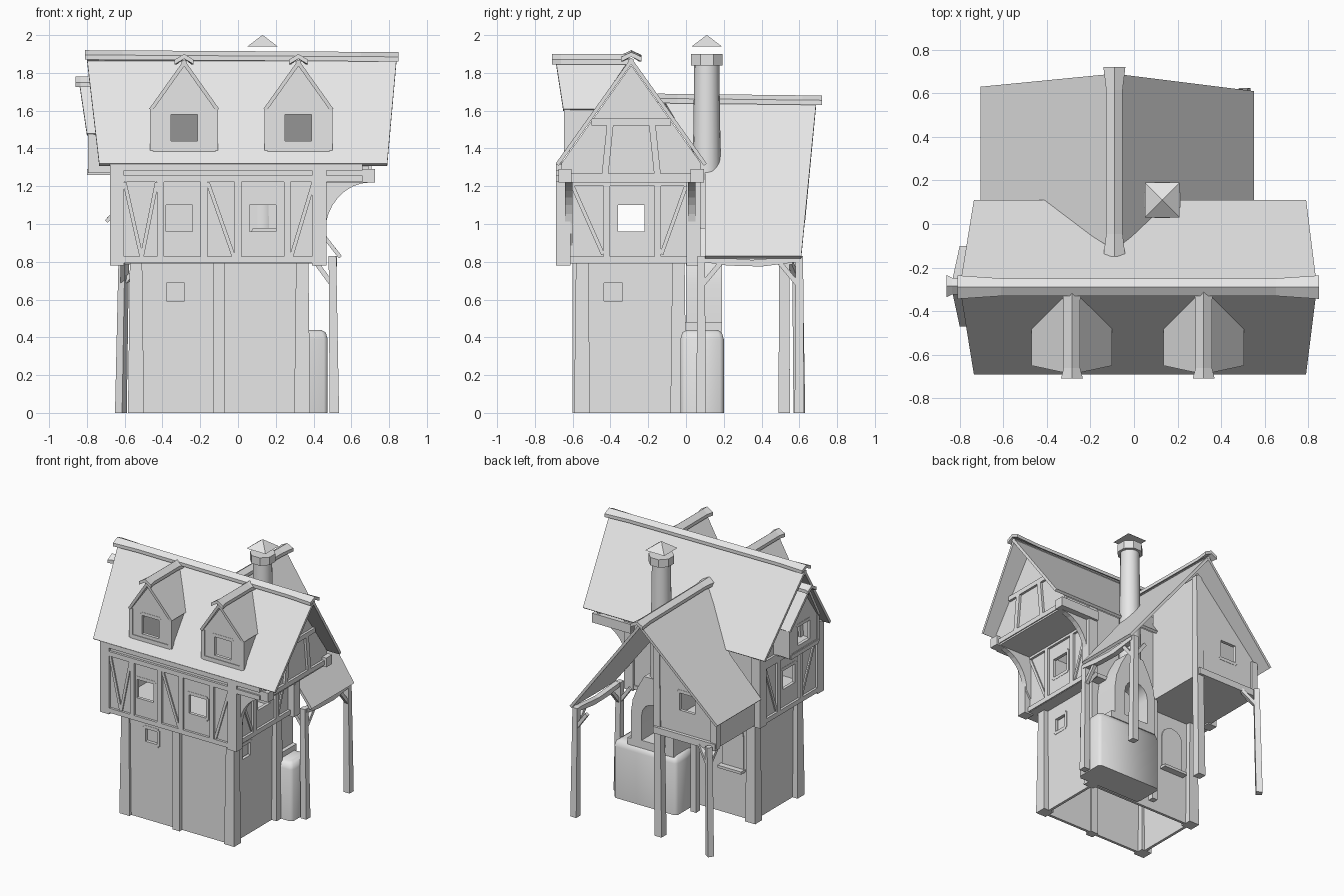
import bpy, bmesh, math
from mathutils import Matrix, Vector

cube = bpy.data.objects.get("Cube")
if cube:
    bpy.data.objects.remove(cube)

stone = bpy.data.materials.new("plain grey")
stone.use_nodes = True
stone.diffuse_color = (.8, .8, .8, 1)
stone.node_tree.nodes["Principled BSDF"].inputs["Base Color"].default_value = stone.diffuse_color
place = Matrix.Identity(4)  # where the current group of parts is put


def make(name, bm):
    bmesh.ops.recalc_face_normals(bm, faces=bm.faces)
    mesh = bpy.data.meshes.new(name)
    bm.to_mesh(mesh)
    bm.free()
    mesh.transform(place)
    mesh.materials.append(stone)
    obj = bpy.data.objects.new(name, mesh)
    bpy.context.collection.objects.link(obj)
    return obj


def loft(name, rings):
    """Closed solid through rings of equal length."""
    bm = bmesh.new()
    loops = [[bm.verts.new(p) for p in ring] for ring in rings]
    for low, high in zip(loops, loops[1:]):
        for i in range(len(low)):
            j = (i + 1) % len(low)
            bm.faces.new((low[i], low[j], high[j], high[i]))
    bm.faces.new(loops[0])
    bm.faces.new(loops[-1])
    return make(name, bm)


def point(axis, u, v, w):
    return {"x": (w, u, v), "y": (u, w, v), "z": (u, v, w)}[axis]


def prism(name, axis, outline, start, end):
    return loft(name, [[point(axis, u, v, w) for u, v in outline] for w in (start, end)])


def rect(u0, u1, v0, v1):
    return [(u0, v0), (u1, v0), (u1, v1), (u0, v1)]


def beam(name, p, q, width=.04, end_width=None):
    p, q = Vector(p), Vector(q)
    turn = (q - p).to_track_quat("Z", "Y")
    rings = []
    for centre, size in ((p, width), (q, end_width or width)):
        h = size / 2
        rings.append([centre + turn @ Vector((x, y, 0)) for x, y in rect(-h, h, -h, h)])
    return loft(name, rings)


def sheet(name, corners, thick=.02):
    corners = [Vector(c) for c in corners]
    normal = (corners[1] - corners[0]).cross(corners[2] - corners[0]).normalized()
    if normal.z < 0:
        normal = -normal
    return loft(name, [corners, [c - normal * thick for c in corners]])


def ridge(name, p, q, half, drop):
    """Bent ridge capping, flared at both ends."""
    p, q = Vector(p), Vector(q)
    side = (q - p).cross(Vector((0, 0, 1))).normalized()
    rings = []
    for t, s in ((0, 1.2), (.12, .9), (.88, .9), (1, 1.2)):
        c = p.lerp(q, t)
        shape = [(-half, -drop), (0, 0), (half, -drop), (half, -drop - .025), (0, -.025), (-half, -drop - .025)]
        rings.append([c + side * u * s + Vector((0, 0, v)) for u, v in shape])
    loft(name, rings)


def cut(obj, cutter):
    mod = obj.modifiers.new("opening", "BOOLEAN")
    mod.operation = "DIFFERENCE"
    mod.object = cutter
    graph = bpy.context.evaluated_depsgraph_get()
    mesh = bpy.data.meshes.new_from_object(obj.evaluated_get(graph))
    obj.modifiers.clear()
    obj.data = mesh
    bpy.data.objects.remove(cutter)


def panel(name, axis, outline, start, end, windows=(), size=.07):
    """Thin wall with square windows, each framed around its opening."""
    wall = prism(name, axis, outline, start, end)
    for u, v in windows:
        cut(wall, prism("cutter", axis, rect(u - size, u + size, v - size, v + size), start - .1, end + .1))
        h = size + .012
        corners = [point(axis, a, b, (start + end) / 2) for a, b in rect(u - h, u + h, v - h, v + h)]
        for i in range(4):
            beam(name + "_window_frame", corners[i - 1], corners[i], .024)


def timbers(name, axis, depth, lines, width=.035):
    for u0, v0, u1, v1 in lines:
        beam(name, point(axis, u0, v0, depth), point(axis, u1, v1, depth), width)


def smooth(obj):
    bpy.ops.object.select_all(action="DESELECT")
    obj.select_set(True)
    bpy.context.view_layer.objects.active = obj
    bpy.ops.object.shade_smooth_by_angle(angle=math.radians(50))


def cone(name, centre, z0, z1, r0, r1, sides, turn=0):
    rings = []
    for z, r in ((z0, r0), (z1, r1)):
        angles = [turn + math.tau * i / sides for i in range(sides)]
        rings.append([(centre[0] + r * math.cos(a), centre[1] + r * math.sin(a), z) for a in angles])
    return loft(name, rings)


# Ground floor, open underneath
left, right, front, back = -.54, .34, -.57, -.04
panel("base_front_wall", "y", rect(left, right, 0, .8), front, front + .02, [(-.33, .64)], .048)
panel("base_right_wall", "x", rect(front, back, 0, .8), right - .02, right, [(-.385, .64)], .048)
prism("base_back_wall", "y", rect(left, right, 0, .8), back - .02, back)
prism("base_left_wall", "x", rect(front, back, 0, .8), left, left + .02)
prism("front_window_pane", "y", rect(-.4, -.26, .57, .71), front + .03, front + .04)
prism("right_window_pane", "x", rect(-.46, -.31, .57, .71), right - .04, right - .03)
for x in (left, right):
    for y in (front + .02, back):
        beam("base_corner_post", (x, y, 0), (x, y, .8), .085, .065)
beam("base_middle_post", (-.1, front, 0), (-.1, front, .8), .06)

# Arched hatch and counter at the back
arch = [(-.37 + .09 * math.cos(a), .61 + .09 * math.sin(a)) for a in (math.pi * i / 8 for i in range(9))]
prism("arched_hatch", "y", [(-.28, .37)] + arch + [(-.46, .37)], back, back + .008)
prism("hatch_counter", "y", rect(-.47, -.27, .35, .37), back, back + .05)

# Upper floor
prism("upper_floor", "z", rect(-.66, .43, -.67, .07), .79, .82)
panel("upper_front_wall", "y", rect(-.66, .43, .8, 1.33), -.67, -.65, [(-.31, 1.03), (.13, 1.03)])
prism("upper_back_wall", "y", rect(-.66, .43, .8, 1.33), .04, .06)
for name, x in (("upper_left_wall", -.66), ("upper_right_wall", .4)):
    panel(name, "x", rect(-.67, .06, .8, 1.33), x, x + .02, [(-.29, 1.03)])
for x in (-.64, .43):
    for y in (-.65, .04):
        beam("upper_corner_post", (x, y, .78), (x, y, 1.32), .075)
timbers("front_timber", "y", -.67, [
    (-.64, .81, .43, .81), (-.64, 1.24, .66, 1.24), (-.64, 1.3, .66, 1.3),
    (-.41, .8, -.41, 1.24), (-.18, .8, -.18, 1.24), (0, .8, 0, 1.24), (.26, .8, .26, 1.24)])
timbers("front_diagonal", "y", -.67, [
    (-.6, 1.22, -.51, .82), (-.51, .82, -.43, 1.22), (-.16, 1.22, -.02, .82), (.28, .82, .4, 1.22)], .02)
for x in (-.66, .42):
    timbers("side_timber", "x", x, [
        (-.65, .81, .04, .81), (-.65, 1.22, .04, 1.22), (-.42, .8, -.42, 1.22), (-.15, .8, -.15, 1.22)])
    timbers("side_diagonal", "x", x, [(-.6, 1.2, -.44, .84), (.0, 1.2, -.13, .84)], .02)

# Attic with its overhang on curved brackets
gable = [(-.66, 1.22), (-.66, 1.32), (-.29, 1.84), (.08, 1.32), (.08, 1.22)]
prism("left_gable", "x", gable, -.66, -.64)
prism("right_gable", "x", gable, .67, .69)
prism("attic_floor", "z", rect(.4, .7, -.66, .07), 1.22, 1.25)
for y in (-.66, .04):
    prism("overhang_side", "y", rect(.4, .68, 1.22, 1.33), y, y + .02)
    beam("overhang_end_beam", (.4, y + .02, 1.255), (.725, y + .02, 1.255), .07)
for x in (-.66, .69):
    timbers("gable_timber", "x", x, [
        (-.64, 1.25, .06, 1.25), (-.5, 1.54, -.08, 1.54), (-.43, 1.25, -.4, 1.54), (-.15, 1.25, -.18, 1.54)])
curve = [(.7 - .24 * math.cos(a), .95 + .27 * math.sin(a)) for a in (math.pi * i / 16 for i in range(9))]
for y in (-.64, .01):
    prism("curved_bracket", "y", [(.41, .87)] + curve + [(.41, 1.22)], y, y + .04)

# Main roof, opened behind each dormer
dormer_spots = (-.285, .32)
for name, eave in (("main_roof_front", -.69), ("main_roof_back", .11)):
    roof = sheet(name, [(-.735, eave, 1.32), (.79, eave, 1.32), (.84, -.29, 1.88), (-.8, -.29, 1.88)])
    if eave < -.5:
        for x in dormer_spots:
            hole = [(x - .13, 1.42), (x + .13, 1.42), (x + .13, 1.6), (x, 1.77), (x - .13, 1.6)]
            cut(roof, prism("cutter", "y", hole, -.8, -.3))
ridge("main_ridge_cap", (-.81, -.29, 1.92), (.85, -.29, 1.91), .045, .025)


def dormer(name, origin, turn, half, low, eave, top, eave_back, ridge_back, window):
    global place
    place = Matrix.Translation((*origin, 0)) @ Matrix.Rotation(turn, 4, "Z")
    outline = [(-half, low), (half, low), (half, eave), (0, top - .03), (-half, eave)]
    panel(name + "_front", "y", outline, 0, .02, [(0, window)])
    for s in (-1, 1):
        prism(name + "_cheek", "x", [(0, low), (.02, low), (eave_back, eave), (0, eave)], s * half - .01, s * half + .01)
        beam(name + "_post", (s * half, .01, low), (s * half, .01, eave), .03)
        sheet(name + "_roof", [(s * (half + .02), -.01, eave), (s * (half + .02), eave_back, eave),
                               (0, ridge_back, top), (0, -.05, top)])
    beam(name + "_sill", (-half, .01, low + .01), (half, .01, low + .01), .03)
    ridge(name + "_ridge_cap", (0, -.07, top + .03), (0, ridge_back, top + .03), .042, .03)
    place = Matrix.Identity(4)


for x in dormer_spots:
    dormer("dormer", (x, -.64), 0, .165, 1.39, 1.61, 1.87, .16, .34, 1.51)
dormer("left_bay", (-.79, -.285), -math.pi / 2, .165, 1.27, 1.48, 1.75, .14, .14, 1.4)
prism("left_bay_floor", "z", rect(-.8, -.64, -.45, -.12), 1.26, 1.29)
for s in (-1, 1):
    prism("left_bay_side", "y", rect(-.79, -.65, 1.27, 1.48), -.295 + s * .165, -.275 + s * .165)

# Rear wing roof: the left slope is shallower and stops higher up
for name, eave, valley, rear, low in (("wing_roof_left", -.705, -.44, .63, 1.02), ("wing_roof_right", .55, .19, .61, .83)):
    sheet(name, [(eave, rear, low), (eave, .1, low), (valley, .1, 1.29), (-.09, -.12, 1.66), (-.09, .69, 1.65)])
ridge("wing_ridge_cap", (-.09, -.15, 1.69), (-.09, .72, 1.68), .042, .025)

# Rear wing room
wing_end = [(-.63, .82), (-.12, .82), (-.12, 1.59), (-.63, 1.06)]
panel("wing_back_wall", "y", wing_end, .52, .54, [(-.39, 1.07)], .065)
prism("wing_inner_wall", "x", rect(.06, .53, .82, 1.57), -.14, -.12)
prism("wing_outer_wall", "x", rect(.06, .53, .82, 1.06), -.63, -.61)
prism("wing_floor", "z", rect(-.63, -.12, .05, .54), .79, .82)
beam("wing_back_beam", (-.64, .54, .81), (-.12, .54, .81), .05)
beam("wing_corner_timber", (-.62, .53, .8), (-.62, .53, 1.06), .05)

# Porch posts, braces and sagging eave beams
beam("ridge_post", (-.15, .52, 0), (-.13, .52, 1.57), .06, .05)
beam("inner_post", (-.12, .06, 0), (-.12, .06, .8), .045)
beam("left_porch_post", (-.62, .6, 0), (-.605, .59, .82), .045, .04)
beam("left_porch_brace", (-.61, .6, .68), (-.5, .55, .8), .025)
beam("left_porch_brace", (-.61, .6, .68), (-.61, .49, .8), .025)
for y, along in ((.08, 1), (.6, -1)):
    beam("right_porch_post", (.51, y, 0), (.5, y, .83), .05, .04)
    beam("right_porch_brace", (.505, y, .67), (.505, y + along * .1, .79), .025)
    beam("right_porch_brace", (.505, y, .67), (.41, y, .8), .025)
under = [(.08, .83), (.08, .8), (.22, .78), (.4, .775), (.6, .8), (.6, .83), (.35, .81)]
prism("porch_eave_beam", "x", under, .485, .525)

# Oven with rounded top edges and an arched hood
rings = []
for z, inset in ((0, 0), (.39, 0), (.425, .01), (.44, .035)):
    a, b, c, d, r = -.06 + inset, .475 - inset, -.03 + inset, .2 - inset, .02
    rings.append([(x, y, z) for x, y in (
        (a + r, c), (b - r, c), (b, c + r), (b, d - r), (b - r, d), (a + r, d), (a, d - r), (a, c + r))])
smooth(loft("oven_body", rings))
prism("oven_ledge", "z", rect(-.03, .36, -.03, .19), .43, .48)
side = [(.18, .46), (.18, .68), (.165, .78), (.125, .88), (.07, .98)]
hood = prism("oven_hood", "y", [(.15 + u, v) for u, v in side] + [(.15 - u, v) for u, v in side[::-1]], 0, .19)
mouth = [(.14 + .1 * math.cos(a), .68 + .1 * math.sin(a)) for a in (math.pi * i / 8 for i in range(9))]
cut(hood, prism("cutter", "y", [(.24, .49)] + mouth + [(.04, .49)], .05, .3))
smooth(hood)

# Chimney
stack = (.13, .11)
smooth(cone("chimney_shaft", stack, .9, 1.86, .08, .066, 16))
cone("chimney_collar", stack, 1.84, 1.9, .09, .09, 8, math.pi / 8)
cone("chimney_cap", stack, 1.94, 2, .113, .002, 4, math.pi / 4)
